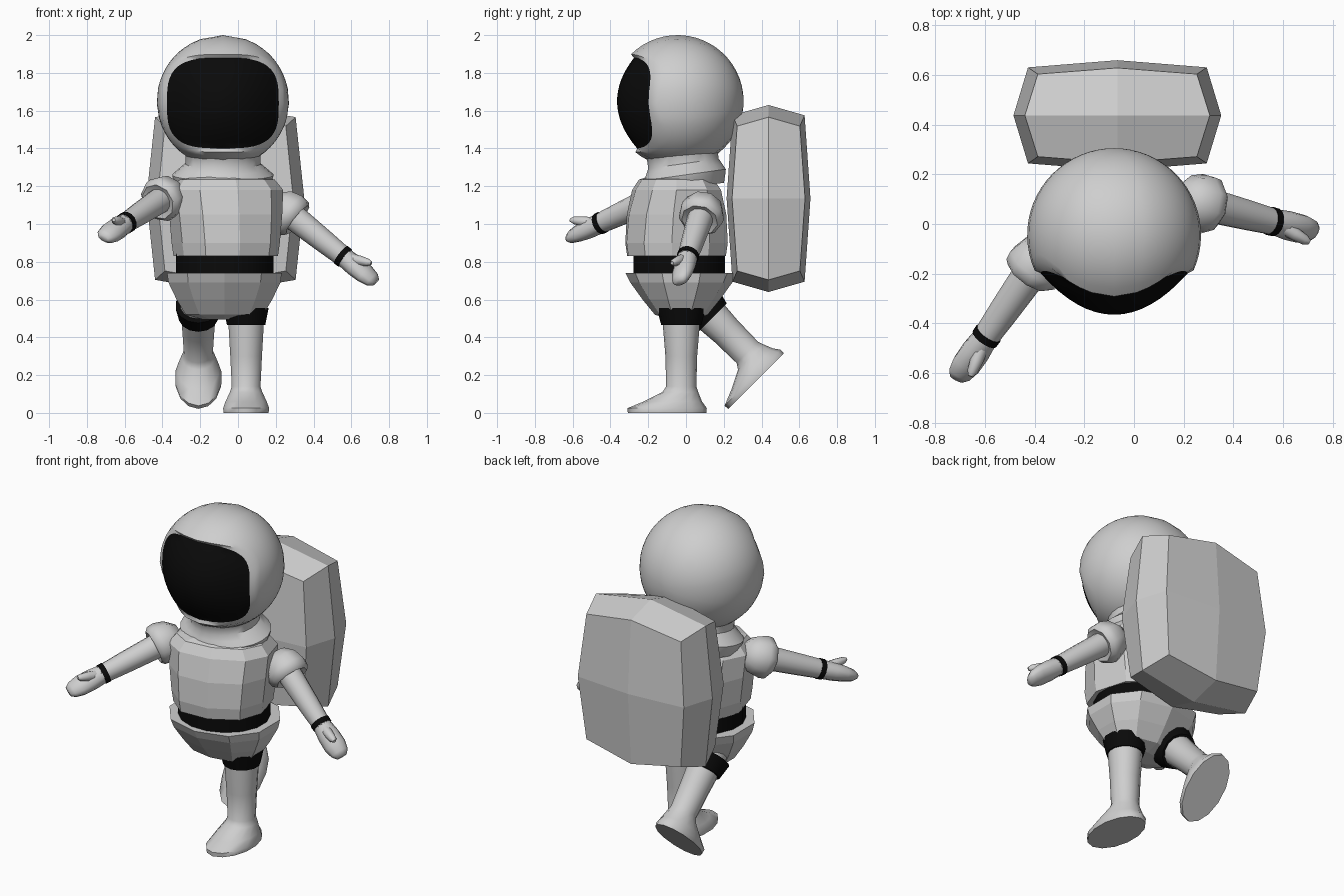
import bpy, bmesh, math
from mathutils import Matrix, Vector

if "Cube" in bpy.data.objects:
    bpy.data.objects.remove(bpy.data.objects["Cube"])


def material(name, v):
    m = bpy.data.materials.new(name)
    m.diffuse_color = (v, v, v, 1)
    m.use_nodes = True
    m.node_tree.nodes["Principled BSDF"].inputs["Base Color"].default_value = m.diffuse_color
    return m


WHITE = material("suit_white", 0.62)
BLACK = material("trim_black", 0.003)


def finish(name, bm, mats, smooth=None):
    bmesh.ops.recalc_face_normals(bm, faces=bm.faces)
    me = bpy.data.meshes.new(name)
    bm.to_mesh(me)
    bm.free()
    for m in mats:
        me.materials.append(m)
    if smooth:
        for p in me.polygons:
            p.use_smooth = True
        me.set_sharp_from_angle(angle=math.radians(smooth))
    ob = bpy.data.objects.new(name, me)
    bpy.context.collection.objects.link(ob)
    return ob


def spow(v, e):
    return math.copysign(abs(v) ** e, v)


def loft(name, rings, mat=WHITE, sides=12, matrix=Matrix(), power=2.0, smooth=None):
    """Stack closed rings (z, x radius, y radius, y centre) along local z."""
    bm = bmesh.new()
    loops = []
    for r in rings:
        z, rx, ry = r[:3]
        cy = r[3] if len(r) > 3 else 0
        loop = []
        for i in range(sides):
            a = math.tau * (i + 0.5) / sides
            loop.append(bm.verts.new(matrix @ Vector((
                rx * spow(math.cos(a), 2 / power),
                cy + ry * spow(math.sin(a), 2 / power), z))))
        loops.append(loop)
    for a, b in zip(loops, loops[1:]):
        for i in range(sides):
            j = (i + 1) % sides
            bm.faces.new((a[i], a[j], b[j], b[i]))
    bm.faces.new(loops[0][::-1])
    bm.faces.new(loops[-1])
    return finish(name, bm, [mat], smooth)


# Helmet: rings spread from the visor centre, over the rim, round to the back
def helmet():
    c, R, n = Vector((-0.08, -0.045, 1.65)), 0.35, 48
    bm = bmesh.new()
    visor_steps, shell_steps = 8, 20
    loops = []
    for s in range(1, visor_steps + shell_steps + 1):
        loop = []
        for i in range(n):
            t = math.tau * i / n
            ex = 0.296 * spow(math.cos(t), 0.62)
            ez = 0.24 * spow(math.sin(t), 0.62) - 0.01
            if s <= visor_steps:
                f = s / visor_steps
                x, z = ex * f, ez * f
                p = Vector((c.x + x, -0.365 + 1.9 * x * x + 1.7 * z * z, c.z + z))
            else:
                r0 = math.hypot(ex, ez) * 1.08
                th0 = math.asin(min(r0 / R, 0.98))
                f = (s - visor_steps - 1) / shell_steps
                th = th0 + (math.pi - th0) * f
                d = math.atan2(ez, ex)
                p = c + R * Vector((math.sin(th) * math.cos(d), -math.cos(th),
                                    math.sin(th) * math.sin(d)))
            loop.append(bm.verts.new(p))
        loops.append(loop)
    front = bm.verts.new((c.x, -0.365, c.z))
    back = bm.verts.new((c.x, c.y + R, c.z))
    for i in range(n):
        j = (i + 1) % n
        bm.faces.new((front, loops[0][i], loops[0][j])).material_index = 1
        bm.faces.new((back, loops[-1][j], loops[-1][i]))
        for s, (a, b) in enumerate(zip(loops, loops[1:])):
            f = bm.faces.new((a[i], b[i], b[j], a[j]))
            f.material_index = 1 if s < visor_steps - 1 else 0
    finish("helmet", bm, [WHITE, BLACK], 50)


helmet()

# Neck collar, tilted forward
loft("neck_collar",
     [(-0.07, 0.24, 0.20), (-0.02, 0.265, 0.215), (0.0, 0.27, 0.22), (0.03, 0.235, 0.205),
      (0.06, 0.20, 0.19), (0.11, 0.20, 0.19), (0.16, 0.22, 0.21)],
     sides=24, smooth=40,
     matrix=Matrix.Translation((-0.08, -0.005, 1.26)) @ Matrix.Rotation(math.radians(8), 4, 'X'))

# Faceted torso, turned towards the forward arm
loft("torso",
     [(0.83, 0.27, 0.265), (0.90, 0.28, 0.275), (1.05, 0.295, 0.262),
      (1.18, 0.305, 0.225), (1.235, 0.26, 0.19), (1.26, 0.15, 0.12)],
     sides=10, power=2.4,
     matrix=Matrix.Translation((-0.065, -0.05, 0)) @ Matrix.Rotation(math.radians(16), 4, 'Z'))

# Belt and hips
loft("belt", [(0.73, 0.262, 0.247), (0.845, 0.262, 0.247)], BLACK, sides=16, smooth=40,
     matrix=Matrix.Translation((-0.07, -0.035, 0)))
loft("hips",
     [(0.495, 0.12, 0.06), (0.52, 0.215, 0.14), (0.60, 0.265, 0.205),
      (0.69, 0.31, 0.27), (0.74, 0.318, 0.295)],
     sides=10, power=2.2, matrix=Matrix.Translation((-0.072, -0.025, 0)))


# Legs with boots, built upright with the hip at local z = 0
def leg(side, hip, swing, band):
    m = Matrix.Translation(hip) @ Matrix.Rotation(math.radians(swing), 4, 'X')
    loft(side + "_leg_and_boot",
         [(-0.50, 0.122, 0.208, -0.075), (-0.475, 0.125, 0.210, -0.075),
          (-0.44, 0.112, 0.155, -0.045), (-0.39, 0.088, 0.095, -0.005),
          (-0.36, 0.078, 0.080, 0), (-0.20, 0.086, 0.084, 0),
          (-0.03, 0.096, 0.098, 0), (0.06, 0.098, 0.10, 0)],
         sides=14, matrix=m, smooth=50)
    loft(side + "_thigh_band", [(band, 0.104, 0.106), (band + 0.09, 0.122, 0.13)],
         BLACK, sides=14, matrix=m, smooth=50)


leg("standing", (0.043, -0.025, 0.50), 0, -0.035)
leg("raised", (-0.21, 0.07, 0.575), 45, -0.10)


# Arms: local z runs from shoulder to fingertips, local x points to the thumb
def arm(side, shoulder, tip, thumb):
    s = Vector(shoulder)
    z = (Vector(tip) - s).normalized()
    t = Vector(thumb)
    x = (t - z * t.dot(z)).normalized()
    y = z.cross(x)
    m = Matrix((x, y, z)).transposed().to_4x4()
    m.translation = s
    loft(side + "_arm", [(-0.05, 0.07, 0.07), (0.08, 0.068, 0.068), (0.25, 0.061, 0.061),
                         (0.40, 0.054, 0.052)], sides=14, matrix=m, smooth=50)
    loft(side + "_wrist_band", [(0.365, 0.059, 0.058), (0.395, 0.058, 0.057)],
         BLACK, sides=14, matrix=m, smooth=50)
    loft(side + "_hand", [(0.39, 0.054, 0.052), (0.46, 0.052, 0.062), (0.53, 0.044, 0.064),
                          (0.58, 0.034, 0.052), (0.605, 0.018, 0.032)],
         sides=10, matrix=m, smooth=60)
    tm = m @ Matrix.Translation((0.02, 0, 0.42)) @ Matrix.Rotation(math.radians(30), 4, 'Y')
    loft(side + "_thumb", [(0, 0.028, 0.028), (0.06, 0.027, 0.027), (0.11, 0.020, 0.021),
                           (0.13, 0.009, 0.010)], sides=8, matrix=tm, smooth=60)
    loft(side + "_shoulder_cuff",
         [(-0.10, 0.06, 0.06), (-0.05, 0.105, 0.105), (0.01, 0.122, 0.122),
          (0.045, 0.118, 0.118), (0.065, 0.098, 0.098), (0.05, 0.06, 0.06)],
         sides=9, matrix=m, smooth=50)


arm("left", (0.265, 0.085, 1.06), (0.73, -0.035, 0.69), (0.1, -0.5, 0.8))
arm("right", (-0.39, -0.16, 1.14), (-0.715, -0.625, 0.925), (0.3, -0.4, 0.9))


# Backpack: a cube split in two each way, bulged in the middle of every side
def backpack():
    bm = bmesh.new()
    bmesh.ops.create_cube(bm, size=2)
    bmesh.ops.subdivide_edges(bm, edges=bm.edges[:], cuts=1, use_grid_fill=True)
    for v in bm.verts:
        i, j, k = (round(c) for c in v.co)
        ai, aj, ak = abs(i), abs(j), abs(k)
        v.co = (-0.067 + 0.418 * i * (1 - 0.14 * aj) * (1 - 0.11 * ak),
                0.437 + 0.222 * j * (1 - 0.13 * ai) * (1 - 0.14 * ak),
                1.135 + 0.495 * k * (1 - 0.11 * aj) * (1 - 0.13 * ai))
    finish("backpack", bm, [WHITE])


backpack()
